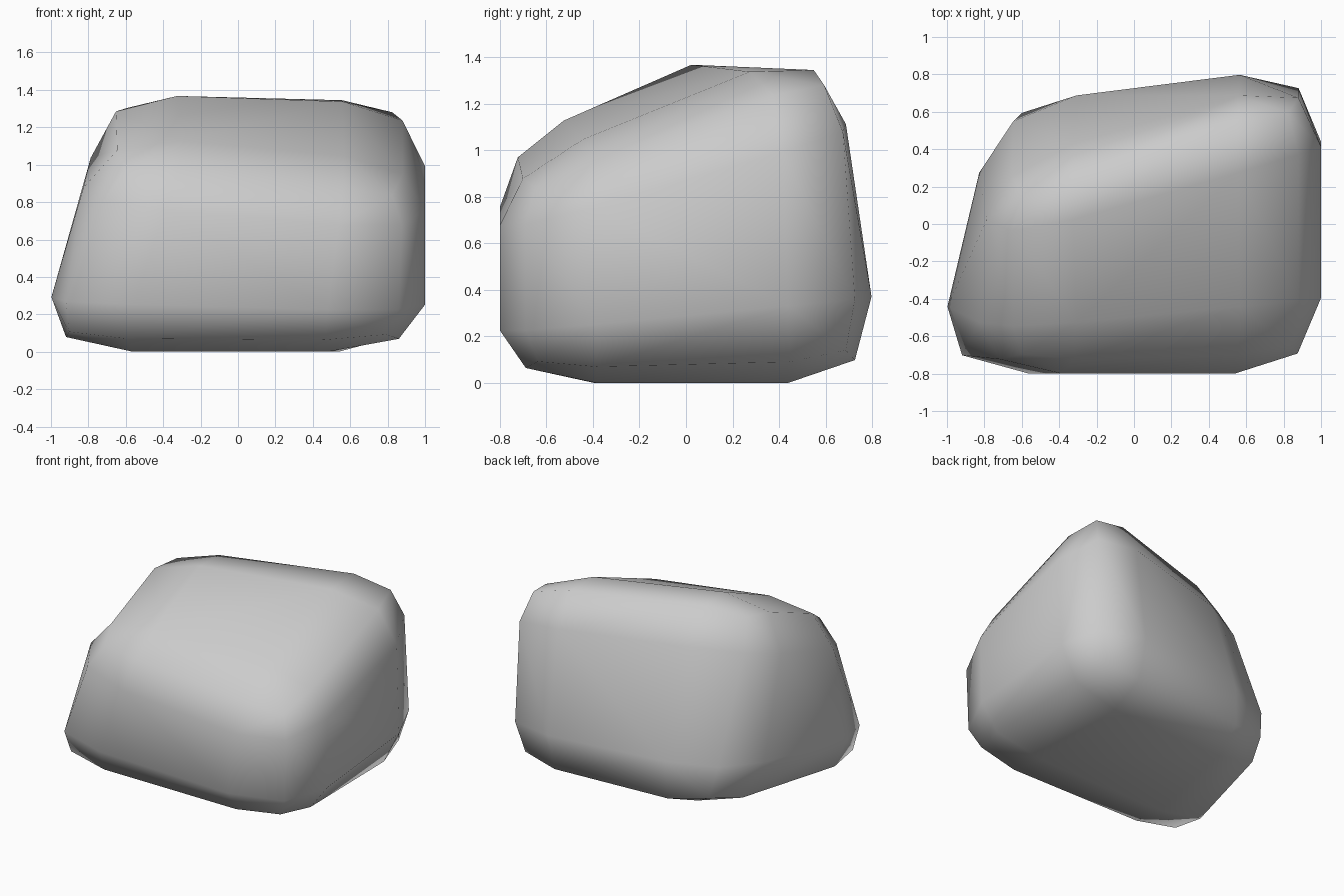
import bpy, bmesh
from mathutils import Vector

if "Cube" in bpy.data.objects:
    bpy.data.objects.remove(bpy.data.objects["Cube"])

# Eight skewed corners of the boulder, keyed by (right, back, top)
CORNERS = {
    (0, 0, 0): (-1.20, -0.80, 0.0), (1, 0, 0): (1.0, -0.80, 0.0),
    (0, 1, 0): (-0.73, 0.80, 0.0),  (1, 1, 0): (1.0, 0.87, 0.0),
    (0, 0, 1): (-0.73, -0.80, 1.06), (1, 0, 1): (1.0, -0.80, 0.85),
    (0, 1, 1): (-0.78, 0.13, 1.49), (1, 1, 1): (1.0, 0.80, 1.48),
}


def warp(p):
    """Blend the eight corners for a point of the unit cube."""
    out = Vector()
    for key, corner in CORNERS.items():
        weight = 1.0
        for k, t in zip(key, p):
            weight *= t if k else 1 - t
        out += weight * Vector(corner)
    return out


# Rounded unit cube, warped into the boulder
bm = bmesh.new()
bmesh.ops.create_cube(bm, size=1)
bmesh.ops.bevel(bm, geom=bm.edges[:], offset=0.25, segments=2,
                profile=0.53, affect='EDGES')
for v in bm.verts:
    v.co = warp(v.co + Vector((0.5, 0.5, 0.5)))
for f in bm.faces:
    f.smooth = True
mesh = bpy.data.meshes.new("boulder")
bm.to_mesh(mesh)
bm.free()
boulder = bpy.data.objects.new("boulder", mesh)
bpy.context.collection.objects.link(boulder)
